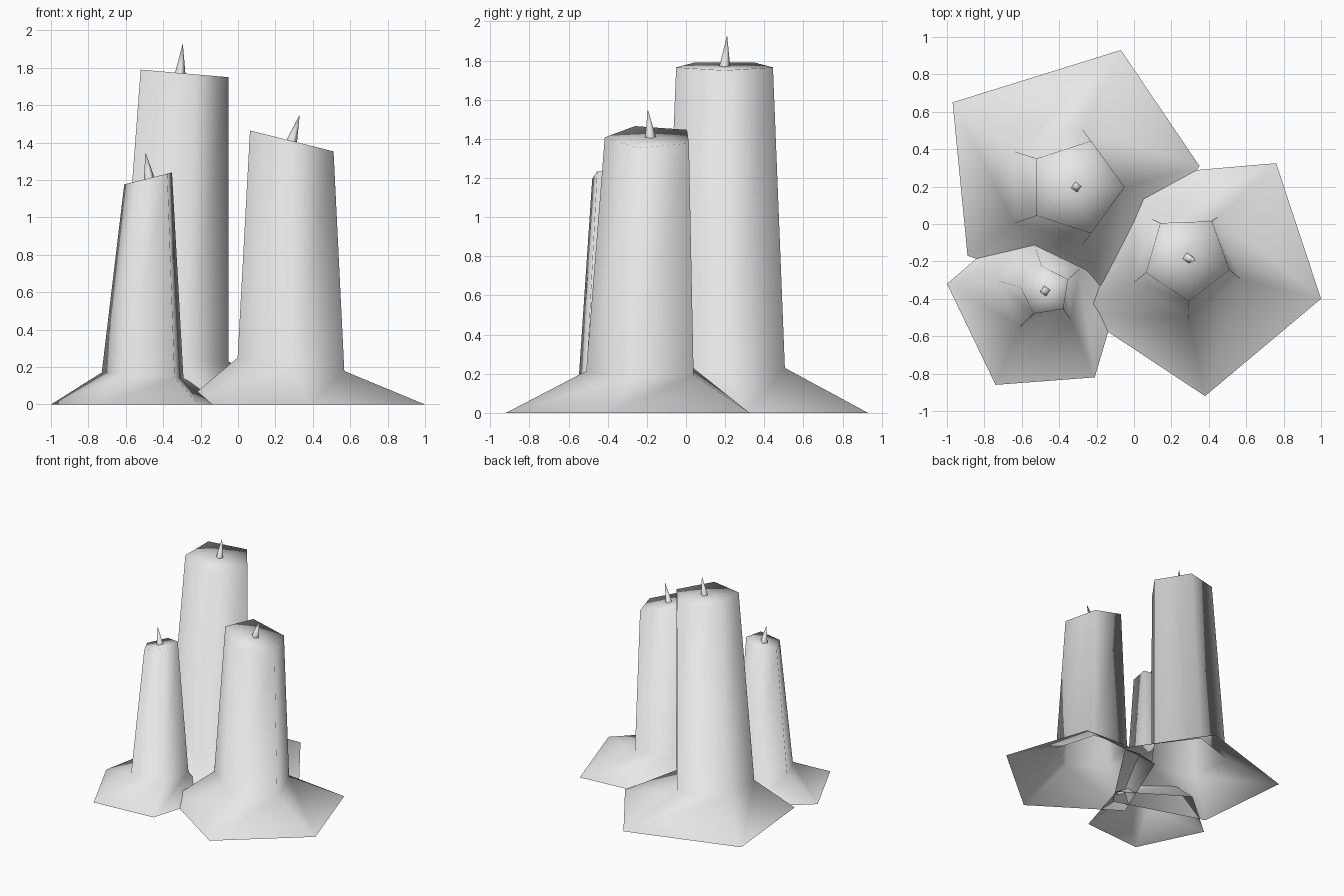
import bpy
import bmesh
from math import cos, sin, radians, pi
from mathutils import Vector

if "Cube" in bpy.data.objects:
    bpy.data.objects.remove(bpy.data.objects["Cube"], do_unlink=True)

grey = bpy.data.materials.new("plain_grey")
grey.use_nodes = True
grey.diffuse_color = (0.8, 0.8, 0.8, 1)
grey.node_tree.nodes["Principled BSDF"].inputs["Base Color"].default_value = (0.8, 0.8, 0.8, 1)


def finish(name, bm):
    """Turn the bmesh into a smooth-shaded grey object."""
    bmesh.ops.recalc_face_normals(bm, faces=bm.faces)
    for face in bm.faces:
        face.smooth = True
    mesh = bpy.data.meshes.new(name)
    bm.to_mesh(mesh)
    bm.free()
    mesh.materials.append(grey)
    bpy.context.collection.objects.link(bpy.data.objects.new(name, mesh))


def ring(center, radius, turn, slope, sides=5):
    """Regular polygon whose height changes along x by the slope."""
    points = []
    for i in range(sides):
        angle = radians(turn) + i * 2 * pi / sides
        dx = radius * cos(angle)
        points.append(Vector(center) + Vector((dx, radius * sin(angle), dx * slope)))
    return points


def bridge(bm, lower, upper):
    count = len(lower)
    for i in range(count):
        j = (i + 1) % count
        bm.faces.new((lower[i], lower[j], upper[j], upper[i]))


def fan(bm, loop, tip):
    apex = bm.verts.new(tip)
    for i, vert in enumerate(loop):
        bm.faces.new((vert, loop[(i + 1) % len(loop)], apex))


def candle(name, skirt, foot, top, wick_tip):
    # Open-bottomed wax body: flared skirt, tapering shaft, slanted cap
    bm = bmesh.new()
    outlines = [[(x, y, 0) for x, y in skirt], ring(*foot), ring(*top)]
    loops = [[bm.verts.new(p) for p in outline] for outline in outlines]
    bridge(bm, loops[0], loops[1])
    bridge(bm, loops[1], loops[2])
    fan(bm, loops[2], top[0])
    finish(name + "_candle", bm)

    # Thin leaning wick, sunk slightly into the cap
    bm = bmesh.new()
    root = Vector(top[0]) - Vector((0, 0, 0.01))
    fan(bm, [bm.verts.new(p) for p in ring(root, 0.03, 10, top[3], sides=4)], wick_tip)
    finish(name + "_wick", bm)


# Each ring is: center, radius, turn in degrees, slope along x
candle("tall",
       skirt=[(0.35, 0.31), (-0.07, 0.93), (-0.97, 0.65), (-0.89, -0.17), (-0.13, -0.42)],
       foot=((-0.375, 0.196, 0.23), 0.325, 0, 0),
       top=((-0.31, 0.197, 1.772), 0.26, 0, -0.086),
       wick_tip=(-0.295, 0.21, 1.93))

candle("middle",
       skirt=[(0.38, -0.92), (1, -0.4), (0.76, 0.325), (0, 0.26), (-0.3, -0.47)],
       foot=((0.28, -0.21, 0.215), 0.3, -88, -0.125),
       top=((0.285, -0.18, 1.41), 0.235, -88, -0.25),
       wick_tip=(0.33, -0.195, 1.55))

candle("short",
       skirt=[(-0.05, -0.28), (-0.57, 0.05), (-1, -0.32), (-0.74, -0.86), (-0.21, -0.82)],
       foot=((-0.5, -0.344, 0.155), 0.232, 26, -0.07),
       top=((-0.474, -0.358, 1.21), 0.136, 27, 0.25),
       wick_tip=(-0.495, -0.36, 1.35))
